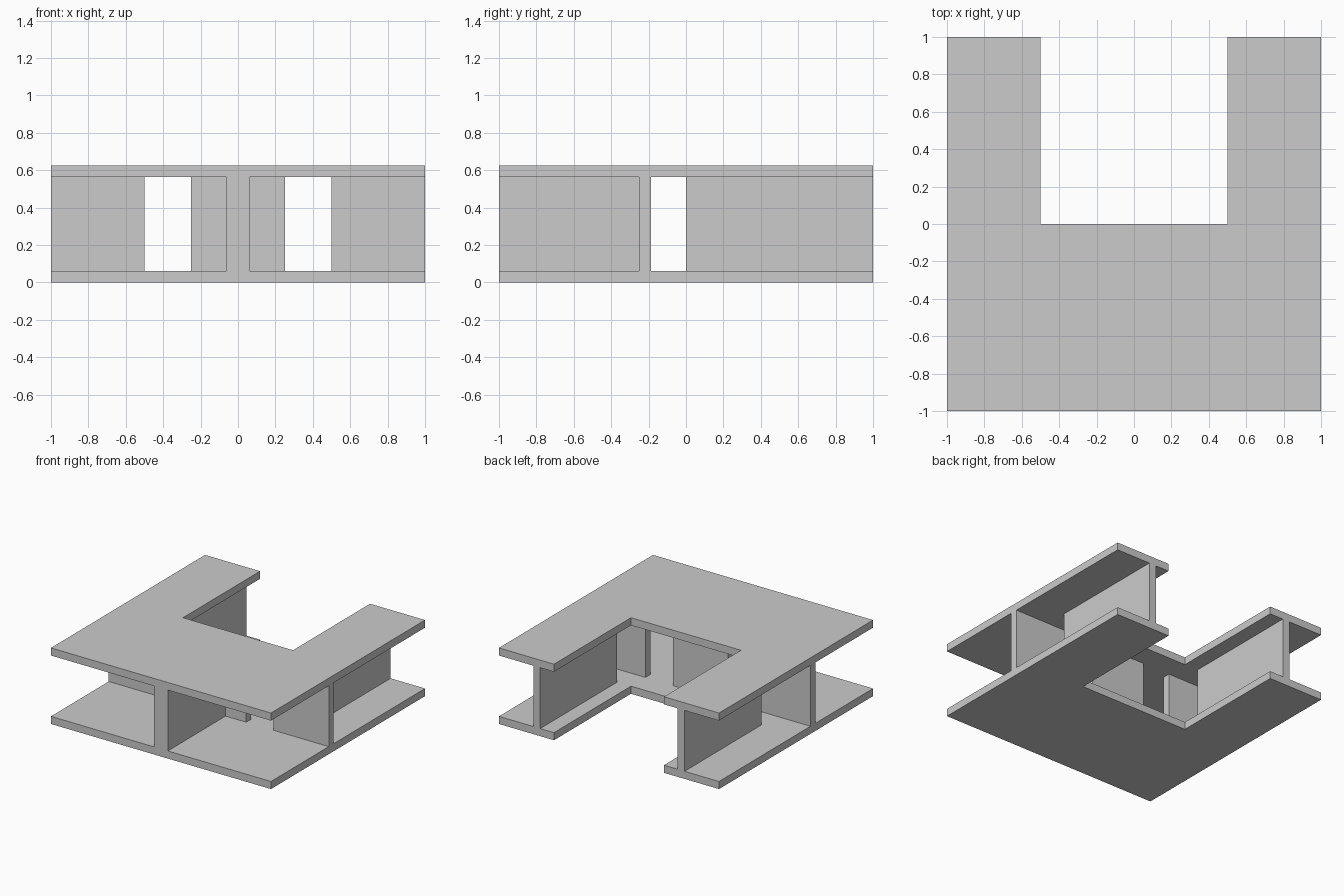
import bpy
import bmesh

if "Cube" in bpy.data.objects:
    bpy.data.objects.remove(bpy.data.objects["Cube"])

T = 0.0625      # sheet thickness
H = 0.625       # overall height


def prism(name, outline, z0, z1):
    """Extrude a flat XY outline (counter-clockwise) from z0 to z1."""
    bm = bmesh.new()
    face = bm.faces.new([bm.verts.new((x, y, z0)) for x, y in outline])
    top = bmesh.ops.extrude_face_region(bm, geom=[face])["geom"]
    verts = [v for v in top if isinstance(v, bmesh.types.BMVert)]
    bmesh.ops.translate(bm, verts=verts, vec=(0, 0, z1 - z0))
    bmesh.ops.recalc_face_normals(bm, faces=bm.faces)
    mesh = bpy.data.meshes.new(name)
    bm.to_mesh(mesh)
    bm.free()
    ob = bpy.data.objects.new(name, mesh)
    bpy.context.collection.objects.link(ob)
    return ob


def mirrored(half):
    """Complete a half outline (x > 0, from front to back) across x = 0."""
    return half + [(-x, y) for x, y in reversed(half)]


def rect(x0, x1, y0, y1):
    return [(x0, y0), (x1, y0), (x1, y1), (x0, y1)]


# U-shaped floor and roof plates
plate = mirrored([(1, -1), (1, 1), (0.5, 1), (0.5, 0)])
frame = prism("plate_frame", plate, 0, T)
parts = [prism("roof_plate", plate, H - T, H)]

# T-shaped centre wall
tee = mirrored([(T, -1), (T, -0.25), (0.25, -0.25), (0.25, -0.1875)])
parts.append(prism("centre_wall", tee, T, H - T))

# Side walls and the webs of the two arms
for side, s in (("left", -1), ("right", 1)):
    xs = sorted((0.5 * s, 1.0 * s))
    parts.append(prism(side + "_side_wall", rect(*xs, -0.25, -0.1875), T, H - T))
    xs = sorted((0.625 * s, 0.6875 * s))
    parts.append(prism(side + "_arm_web", rect(*xs, 0, 1), T, H - T))

# Fuse the parts: walls onto the floor first, the roof last
for part in parts[1:] + parts[:1]:
    mod = frame.modifiers.new(part.name, "BOOLEAN")
    mod.operation = "UNION"
    mod.solver = "EXACT"
    mod.object = part
fused = bpy.data.meshes.new_from_object(
    frame.evaluated_get(bpy.context.evaluated_depsgraph_get()))
frame.modifiers.clear()
frame.data = fused
for part in parts:
    bpy.data.objects.remove(part)
